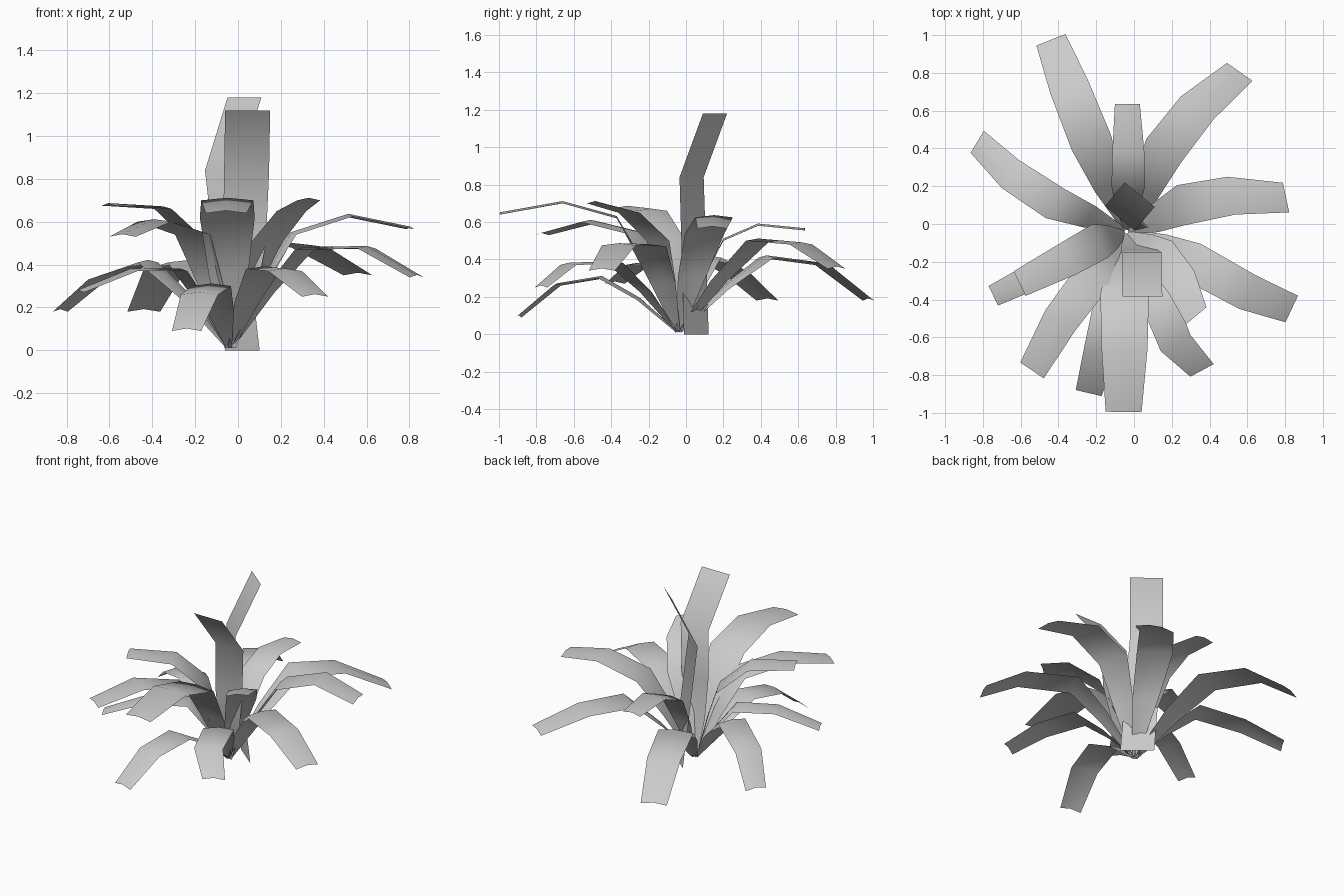
import bpy
from mathutils import Vector

if "Cube" in bpy.data.objects:
    bpy.data.objects.remove(bpy.data.objects["Cube"])

BASE = Vector((-0.04, -0.04, 0.01))


def strip(name, rows, side, widths, arch=0.012):
    """Leaf blade: a slightly arched band, three points across, along the centreline rows."""
    verts, faces = [], []
    for p, w in zip(rows, widths):
        s = side * w / 2
        verts += [p - s, p + Vector((0, 0, arch)), p + s]
    for i in range(len(rows) - 1):
        for j in range(2):
            a = i * 3 + j
            faces.append((a, a + 1, a + 4, a + 3))
    mesh = bpy.data.meshes.new(name)
    mesh.from_pydata(verts, [], faces)
    for f in mesh.polygons:
        f.use_smooth = True
    obj = bpy.data.objects.new(name, mesh)
    bpy.context.collection.objects.link(obj)
    return obj


def leaf(name, tip_width, p1, p2, p3):
    """Drooping leaf: narrow root, bowed rise, knee, and cut-off tip."""
    p1, p2, p3 = Vector(p1), Vector(p2), Vector(p3)
    d = p3 - BASE
    side = Vector((-d.y, d.x, 0)).normalized()
    root = BASE + Vector((d.x, d.y, 0)).normalized() * 0.01
    rise = root.lerp(p1, 0.5) + Vector((0, 0, 0.03))
    widths = [tip_width * k for k in (0.2, 0.95, 1.35, 1.28, 1.0)]
    return strip(name, [root, rise, p1, p2, p3], side, widths)


# Low ring of leaves
leaf("low_leaf_back_left", .165, (-.225, .43, .41), (-.345, .73, .37), (-.44, .975, .18))
leaf("low_leaf_left", .136, (-.42, .11, .41), (-.655, .265, .33), (-.83, .435, .18))
leaf("low_leaf_front_left", .115, (-.27, -.14, .37), (-.50, -.26, .37), (-.745, -.38, .27))
leaf("low_leaf_front", .14, (-.125, -.45, .30), (-.18, -.69, .26), (-.24, -.895, .09))
leaf("low_leaf_front_right", .14, (.12, -.38, .38), (.22, -.63, .37), (.36, -.775, .25))

# Middle ring of leaves
leaf("mid_leaf_back_right", .165, (.155, .385, .50), (.335, .615, .48), (.56, .805, .35))
leaf("mid_leaf_right", .16, (.25, .10, .54), (.515, .15, .625), (.805, .14, .565))
leaf("mid_leaf_right_front", .155, (.31, -.20, .47), (.60, -.36, .475), (.835, -.45, .34))
leaf("mid_leaf_back", .132, (-.03, .20, .50), (-.03, .385, .58), (-.035, .635, .555))

# High ring of leaves
leaf("high_leaf_front", .19, (-.05, -.37, .62), (-.05, -.66, .70), (-.055, -.995, .64))
leaf("high_leaf_front_left", .15, (-.21, -.27, .54), (-.39, -.51, .60), (-.54, -.775, .53))
leaf("high_leaf_left", .145, (-.18, -.09, .50), (-.35, -.185, .66), (-.605, -.315, .675))
leaf("high_leaf_right", .14, (.13, -.15, .50), (.25, -.305, .65), (.33, -.485, .70))

# Two upright leaves in the heart
strip("upright_leaf_front",
      [Vector(p) for p in ((-.03, -.05, .01), (.01, -.11, .25), (.03, -.14, .5),
                           (.04, -.15, .83), (.045, -.385, 1.12))],
      Vector((1, 0, 0)), (.04, .15, .20, .21, .21), 0)
strip("upright_leaf_back",
      [Vector(p) for p in ((.02, .055, 0), (-.075, .03, .84), (.03, .155, 1.18))],
      Vector((.77, -.63, 0)), (.21, .205, .205), 0)
